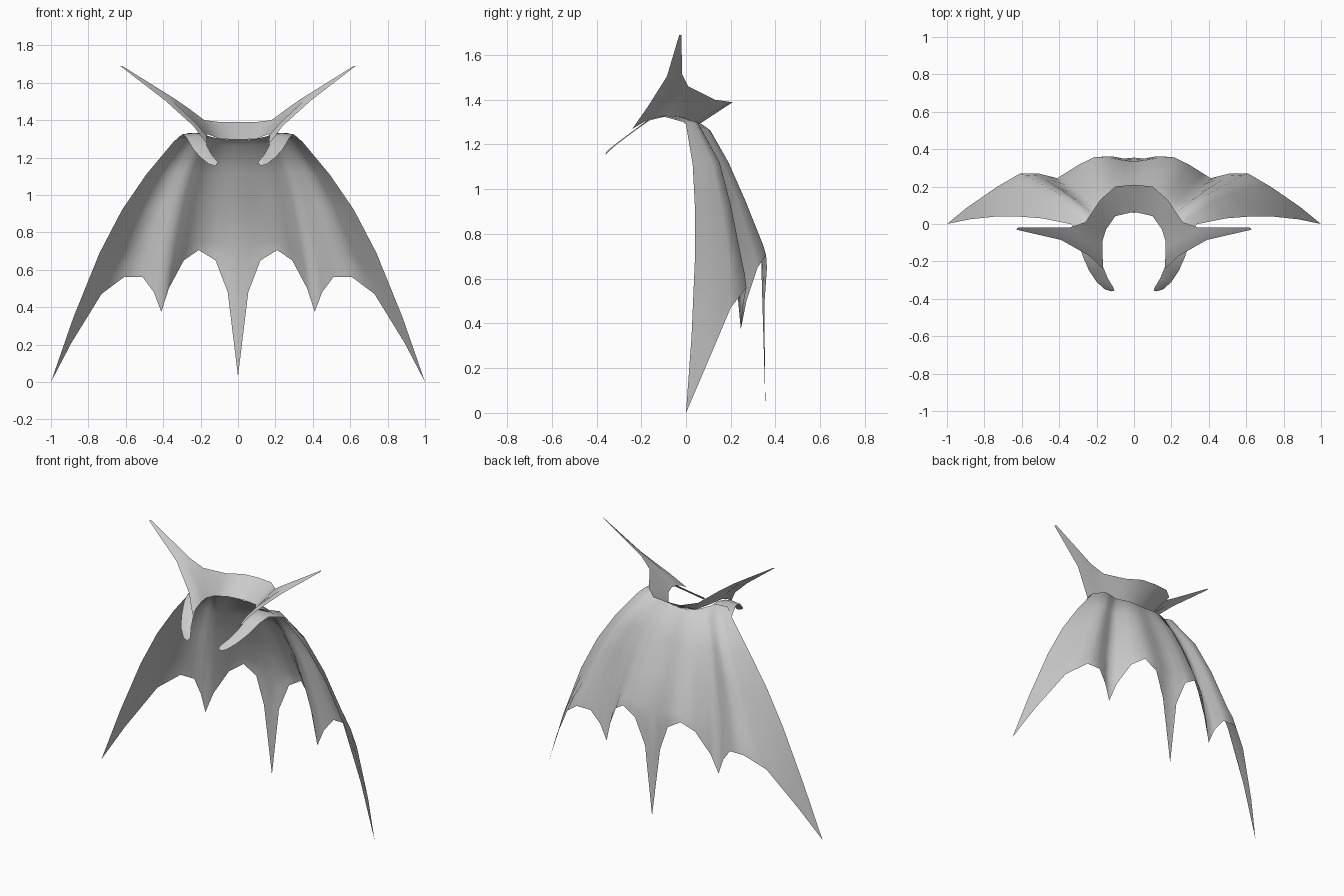
import bpy
from mathutils import Vector


def sheet(name, columns):
    """Loft a sheet through equal-length columns of points and mirror it over x."""
    rows = len(columns[0])
    verts = [tuple(p) for col in columns for p in col]
    faces = []
    for c in range(len(columns) - 1):
        for r in range(rows - 1):
            a = c * rows + r
            faces.append((a, a + 1, a + rows + 1, a + rows))
    mesh = bpy.data.meshes.new(name)
    mesh.from_pydata(verts, [], faces)
    ob = bpy.data.objects.new(name, mesh)
    bpy.context.collection.objects.link(ob)
    mesh.shade_smooth()
    m = ob.modifiers.new("mirror", 'MIRROR')
    m.merge_threshold = 0.001
    return ob


def spline(pts, s):
    """Catmull-Rom point at parameter s, mirrored at the centre line."""
    p = [Vector(q) for q in pts]
    i = min(int(s), len(p) - 2)
    t = s - i
    before = p[i - 1] if i else Vector((-p[1].x, p[1].y, p[1].z))
    after = p[i + 2] if i + 2 < len(p) else 2 * p[-1] - p[-2]
    a, b = p[i], p[i + 1]
    return 0.5 * (2 * a + (b - before) * t
                  + (2 * before - 5 * a + 4 * b - after) * t * t
                  + (3 * a - before - 3 * b + after) * t ** 3)


# Cape: horizontal guide rows at centre, back fold, valley, side fold, front edge
guides = [
    [(0, .06, 1.295), (.09, .05, 1.30), (.16, -.03, 1.315), (.20, -.04, 1.33), (.27, -.05, 1.33)],
    [(0, .11, 1.26), (.11, .10, 1.27), (.20, .06, 1.28), (.27, .05, 1.30), (.34, 0, 1.29)],
    [(0, .18, 1.12), (.15, .19, 1.12), (.27, .12, 1.12), (.38, .15, 1.12), (.49, .03, 1.11)],
    [(0, .25, .95), (.18, .265, .95), (.32, .17, .95), (.47, .20, .93), (.62, .04, .92)],
    [(0, .335, .72), (.205, .345, .75), (.37, .21, .72), (.56, .25, .68), (.74, .04, .69)],
]
# Scalloped hem: guide parameter and end point
hem = [
    (0, 0, .355, .03), (.25, .055, .35, .48), (.55, .12, .362, .65), (1, .21, .358, .705),
    (1.4, .29, .32, .65), (1.8, .37, .27, .50), (2, .41, .245, .375), (2.25, .45, .255, .48),
    (2.55, .51, .27, .56), (3, .61, .27, .56), (3.35, .73, .20, .47), (3.75, .89, .09, .21),
    (4, 1, 0, 0),
]
cols = []
for s, x, y, z in hem:
    col = [spline(g, s) for g in guides]
    end = Vector((x, y, z))
    mid = (col[-1] + end) / 2 + Vector((.01, .005, 0)) * (s / 4) ** 2
    cols.append(col + [mid, end])
sheet("cape", cols)

# Collar: columns from neckline to upper edge, ending in the pointed wing
collar = []
for low, top in [((0, .065, 1.295), (0, .21, 1.39)),
                 ((.10, .042, 1.30), (.10, .20, 1.39)),
                 ((.15, -.03, 1.32), (.18, .13, 1.40)),
                 ((.168, -.09, 1.325), (.26, .01, 1.46)),
                 ((.168, -.14, 1.32), (.34, -.018, 1.515))]:
    collar.append([Vector(low).lerp(Vector(top), i / 3) for i in range(4)])
collar.append([(.167, -.19, 1.30), (.23, -.12, 1.39), (.38, -.05, 1.53), (.62, -.02, 1.69)])
collar.append([(.165, -.24, 1.27), (.24, -.17, 1.37), (.39, -.085, 1.505), (.63, -.03, 1.69)])
sheet("collar", collar)

# Front straps curling over the shoulders: inner and outer edge
straps = []
for inner, outer in [((.163, -.03, 1.315), (.33, -.01, 1.30)),
                     ((.17, -.09, 1.325), (.295, -.10, 1.325)),
                     ((.178, -.16, 1.31), (.275, -.17, 1.305)),
                     ((.165, -.23, 1.26), (.24, -.25, 1.245)),
                     ((.14, -.29, 1.215), (.20, -.31, 1.20)),
                     ((.11, -.34, 1.18), (.155, -.35, 1.165)),
                     ((.105, -.355, 1.165), (.12, -.36, 1.155))]:
    a, b = Vector(inner), Vector(outer)
    straps.append([a, (a + b) / 2 + Vector((0, 0, .006)), b])
sheet("shoulder_straps", straps)
